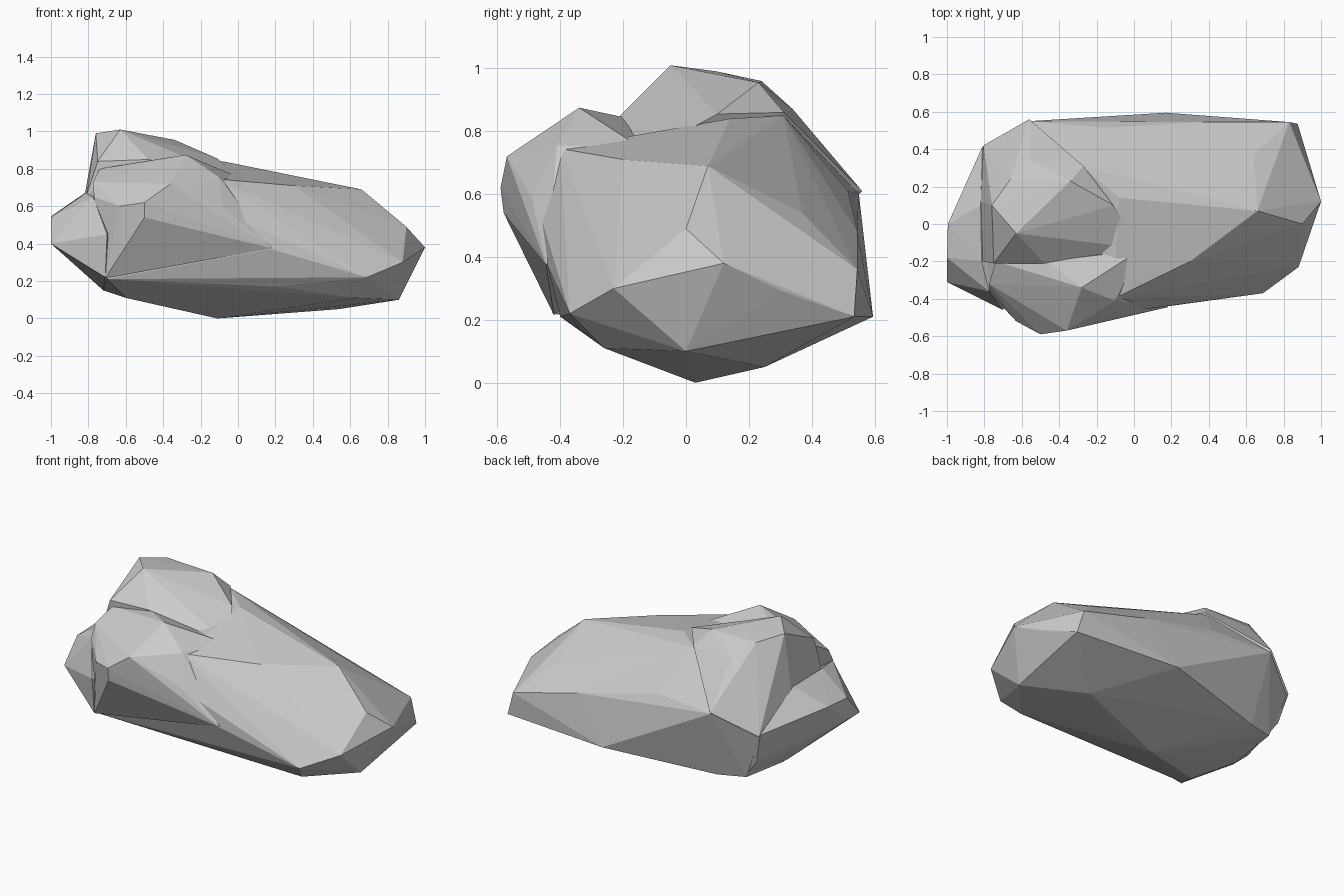
import bpy
import bmesh


def hull(name, points):
    """Faceted convex chunk wrapped round a few corner points."""
    bm = bmesh.new()
    for p in points:
        bm.verts.new(p)
    bmesh.ops.convex_hull(bm, input=bm.verts[:])
    loose = [v for v in bm.verts if not v.link_faces]
    bmesh.ops.delete(bm, geom=loose, context='VERTS')
    bmesh.ops.recalc_face_normals(bm, faces=bm.faces[:])
    mesh = bpy.data.meshes.new(name)
    bm.to_mesh(mesh)
    bm.free()
    obj = bpy.data.objects.new(name, mesh)
    bpy.context.collection.objects.link(obj)
    return obj


# Main boulder: blunt right end, keel underneath, long sloping top
rock = hull("rock", [
    # right end
    (1.0, .12, .38), (.90, 0, .49), (.88, -.23, .30), (.86, 0, .10),
    (.94, .31, .29), (.83, .545, .36), (.875, .535, .21),
    # underside
    (.63, -.26, .11), (.54, .25, .05), (.33, .10, .04), (-.11, .03, 0),
    (-.60, -.20, .11), (-.72, .05, .15), (-.69, .38, .17), (-.52, .43, .16),
    # front flank
    (.69, -.37, .22), (.18, -.44, .37), (.20, -.34, .17), (-.70, -.40, .21),
    (-.09, -.475, .57), (-.72, -.42, .45), (-.11, -.40, .745),
    # back flank
    (.17, .595, .21), (.38, .545, .48), (-.15, .515, .61), (-.56, .55, .60),
    (-.80, .41, .46),
    # top
    (.66, .07, .69), (.64, .37, .54), (.50, .10, .715), (.30, -.20, .71),
    (.28, .10, .745), (-.08, .14, .84), (-.28, .31, .85), (-.75, 0, .68),
])

# High peak at the back left
peak = hull("peak", [
    (-.63, -.05, 1.01), (-.76, .10, .99), (-.66, .24, .96), (-.34, .23, .955),
    (-.48, -.21, .85), (-.75, -.21, .84), (-.81, -.20, .66), (-.82, .12, .66),
    (-.805, .42, .47), (-.56, .56, .61), (-.56, .34, .87), (-.27, .31, .86),
    (-.11, .10, .855), (.03, -.13, .73), (-.30, 0, .40), (-.60, .20, .35),
])

# Overhanging knob on the front left, running down into the flank
knob = hull("knob", [
    (-.28, -.34, .875), (-.10, -.41, .755), (-.36, -.57, .72),
    (-.50, -.59, .62), (-.50, -.58, .54), (-.08, -.49, .59),
    (.03, -.14, .745), (-.47, -.20, .845), (-.63, -.52, .60),
    (-.77, -.37, .65), (-.775, -.32, .73), (-.74, -.20, .80),
    (-.71, -.42, .215), (.18, -.445, .375), (-.20, -.20, .40),
])

# Wedge-shaped nose on the left end
nose = hull("nose", [
    (-1.0, -.31, .40), (-1.0, -.18, .54), (-.995, 0, .55), (-1.0, -.18, .40),
    (-.81, .415, .48), (-.82, .10, .67), (-.815, -.20, .67),
    (-.775, -.36, .65), (-.70, -.46, .45), (-.71, -.425, .22),
    (-.85, -.15, .27), (-.72, .02, .15), (-.76, .38, .28),
    (-.68, .38, .175), (-.50, 0, .45),
])

# Fuse all chunks into one solid
for chunk in (peak, knob, nose):
    mod = rock.modifiers.new("fuse", 'BOOLEAN')
    mod.operation = 'UNION'
    mod.solver = 'EXACT'
    mod.object = chunk
    bpy.context.view_layer.objects.active = rock
    rock.select_set(True)
    bpy.ops.object.modifier_apply(modifier=mod.name)
    bpy.data.objects.remove(chunk, do_unlink=True)
